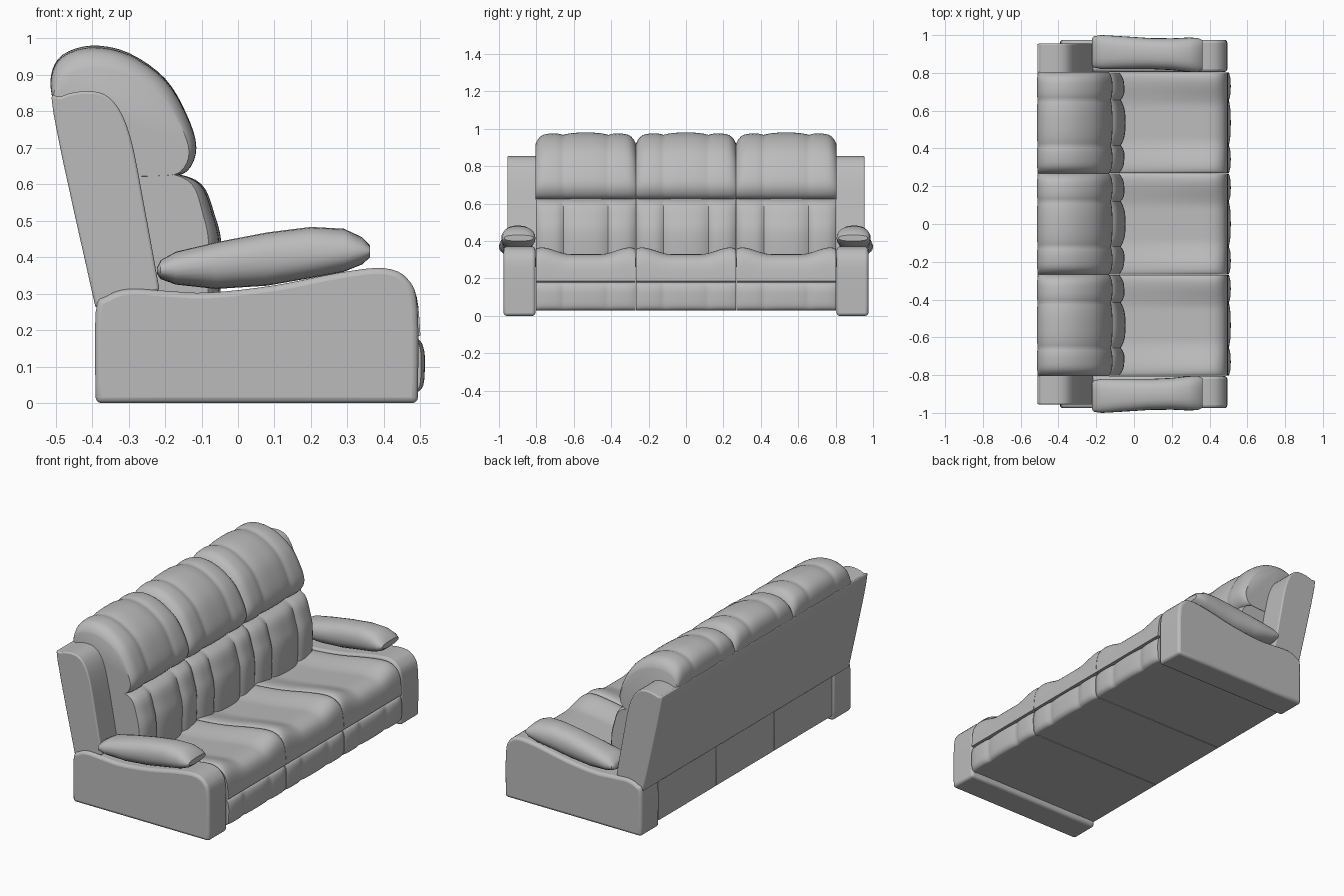
import bpy, bmesh, math
from math import radians

cube = bpy.data.objects.get("Cube")
if cube:
    bpy.data.objects.remove(cube, do_unlink=True)

GREY = (0.5, 0.5, 0.5, 1)
mat = bpy.data.materials.new("grey upholstery")
mat.use_nodes = True
mat.diffuse_color = GREY
bsdf = mat.node_tree.nodes["Principled BSDF"]
bsdf.inputs["Base Color"].default_value = GREY
bsdf.inputs["Roughness"].default_value = 0.7


def curve(pts, steps=4):
    """Closed smooth outline through the points; a repeated point is a corner."""
    out, n = [], len(pts)
    for i in range(n):
        a, b, c, d = (pts[(i + k) % n] for k in (-1, 0, 1, 2))
        if b == c:
            continue
        for s in range(steps):
            t = s / steps
            out.append(tuple(
                q + t * (r - p) / 2 + t * t * (p - 2.5 * q + 2 * r - e / 2)
                + t ** 3 * (1.5 * (q - r) + (e - p) / 2)
                for p, q, r, e in zip(a, b, c, d)))
    return out


def loft(name, rings, bevel=0):
    """Skin closed rings of points and cap both ends."""
    bm = bmesh.new()
    rows = [[bm.verts.new(p) for p in ring] for ring in rings]
    n = len(rows[0])
    for a, b in zip(rows, rows[1:]):
        for i in range(n):
            j = (i + 1) % n
            bm.faces.new((a[i], a[j], b[j], b[i]))
    bm.faces.new(rows[0])
    bm.faces.new(rows[-1])
    bmesh.ops.recalc_face_normals(bm, faces=bm.faces)
    me = bpy.data.meshes.new(name)
    bm.to_mesh(me)
    bm.free()
    me.materials.append(mat)
    ob = bpy.data.objects.new(name, me)
    bpy.context.collection.objects.link(ob)
    bpy.ops.object.select_all(action='DESELECT')
    ob.select_set(True)
    bpy.context.view_layer.objects.active = ob
    bpy.ops.object.shade_smooth_by_angle(angle=radians(40))
    if bevel:
        mod = ob.modifiers.new("soft edge", 'BEVEL')
        mod.width, mod.segments = bevel, 3
        mod.limit_method, mod.angle_limit = 'ANGLE', radians(50)
    return ob


def extrude(name, outline, y0, y1, bevel):
    return loft(name, [[(x, y, z) for x, z in outline] for y in (y0, y1)], bevel)


STATIONS = sorted({i / 20 for i in range(-20, 21)} | {-0.985, 0.985, -0.97, 0.97})


def cushion(name, outline, y, half, warp):
    """Sweep an outline across one seat width, reshaped by warp(x, z, t)."""
    rings = []
    for t in STATIONS:
        ring = []
        for x, z in outline:
            wx, wz = warp(x, z, t)
            ring.append((wx, y + t * half, wz))
        rings.append(ring)
    return loft(name, rings)


def lobe(t):
    """Three stuffed channels: 1 on the crown, 0 in a stitched groove."""
    split = 0.45
    u = t / split if abs(t) < split else (abs(t) - (1 + split) / 2) / ((1 - split) / 2)
    return 1 - abs(u) ** 3


# Outlines seen from the side, as x and z
ARM = curve([(-.39, 0), (-.39, 0), (-.39, .25), (-.36, .293), (-.3, .313), (-.2, .308),
             (-.08, .303), (.1, .323), (.28, .358), (.4, .37), (.465, .34),
             (.492, .26), (.493, 0), (.493, 0)])
SHELL = curve([(-.39, .26), (-.39, .26), (-.505, .79), (-.485, .84), (-.4, .855),
               (-.34, .825), (-.295, .73), (-.255, .53), (-.215, .31), (-.215, .31)])
HEAD = curve([(-.46, .64), (-.505, .82), (-.512, .9), (-.48, .955), (-.4, .98),
              (-.3, .96), (-.2, .89), (-.14, .79), (-.114, .7), (-.14, .635),
              (-.2, .622), (-.3, .622)])
LUMBAR = curve([(-.27, .26), (-.27, .26), (-.3, .63), (-.3, .63), (-.18, .63),
                (-.1, .6), (-.065, .52), (-.045, .43), (-.05, .26), (-.05, .26)])
SEAT = curve([(-.24, .18), (-.24, .18), (-.24, .3), (-.24, .3), (-.08, .3), (.1, .318),
              (.28, .352), (.4, .366), (.46, .345), (.49, .29), (.5, .185), (.5, .185),
              (.46, .18), (.46, .18)])
FOOT = curve([(.46, .03), (.46, .03), (.46, .178), (.46, .178), (.495, .175),
              (.51, .145), (.512, .1), (.508, .05), (.49, .03)])


def head_warp(x, z, t):
    dip, end = 0.03 * (1 - lobe(t)), abs(t) ** 14
    return (-.4 + (x + .4) * (1 - dip - .04 * end),
            .63 + (z - .63) * (1 - dip - .12 * end - .03 * t * t))


def lumbar_warp(x, z, t):
    front = max(0, (x + .27) / .22)
    return x - front * (.022 * (1 - lobe(t)) + .012 * t * t), z


def seat_warp(x, z, t):
    # high sides fall to a broad flat hollow in the middle
    s = min(1, max(0, (abs(t) - .3) / .6))
    hollow = 1 - s * s * (3 - 2 * s)
    top = max(0, (z - .2) / .16)
    return x, z - top * (.035 * hollow + .012 * abs(t) ** 30)


def foot_warp(x, z, t):
    return x - max(0, x - .46) / .05 * .01 * (1 - lobe(t)), z


# Three seats, each with its cushions and base
for label, y in (("right", -.536), ("middle", 0), ("left", .536)):
    cushion(label + "_head_cushion", HEAD, y, .269, head_warp)
    cushion(label + "_lumbar_cushion", LUMBAR, y, .267, lumbar_warp)
    cushion(label + "_seat_cushion", SEAT, y, .267, seat_warp)
    cushion(label + "_footrest", FOOT, y, .266, foot_warp)
    extrude(label + "_base", [(-.385, .03), (-.385, .275), (.48, .275), (.48, .03)],
            y - .267, y + .267, .003)

# Back shell across the whole width
extrude("back_shell", SHELL, -.955, .955, .018)

# Arms and their pads: x, seam height, top, bottom, half width
PAD = [(-.222, .365, .372, .355, .07), (-.212, .365, .392, .34, .083),
       (-.17, .368, .415, .325, .09), (-.06, .378, .441, .313, .087),
       (.08, .393, .468, .322, .082), (.2, .405, .483, .343, .084),
       (.29, .413, .478, .36, .091), (.34, .415, .455, .38, .09),
       (.362, .416, .432, .4, .078)]
COUNT = 24
for label, side in (("right", -1), ("left", 1)):
    extrude(label + "_arm", ARM, side * .805, side * .975, .016)
    rings = []
    for x, seam, top, bottom, half in PAD:
        mid = .905 - .03 * x
        ring = []
        for k in range(COUNT):
            a = 2 * math.pi * k / COUNT
            c, s = math.cos(a), math.sin(a)
            rise = (top - seam) if s > 0 else (seam - bottom)
            ring.append((x, side * (mid + half * math.copysign(abs(c) ** .75, c)),
                         seam + rise * math.copysign(abs(s) ** .9, s)))
        rings.append(ring)
    loft(label + "_arm_pad", rings)
